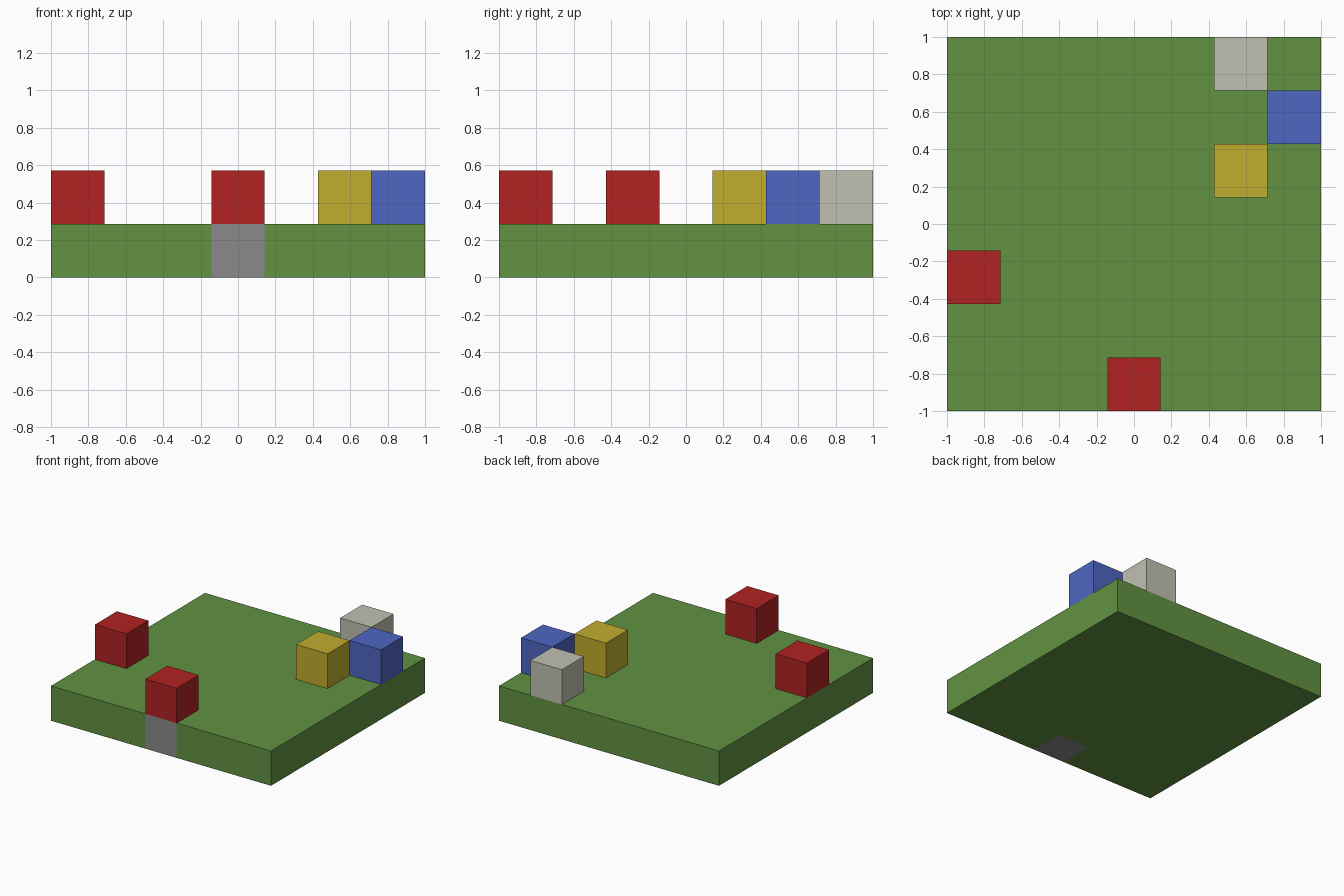
import bpy
import bmesh

default = bpy.data.objects.get("Cube")
if default:
    bpy.data.objects.remove(default, do_unlink=True)

CELLS = 7
U = 2 / CELLS  # edge of one block


def material(name, *rgb):
    # 8-bit display colour to linear
    lin = [((c / 255 + 0.055) / 1.055) ** 2.4 for c in rgb]
    mat = bpy.data.materials.new(name)
    mat.use_nodes = True
    mat.diffuse_color = (*lin, 1)
    bsdf = next(n for n in mat.node_tree.nodes if n.type == 'BSDF_PRINCIPLED')
    bsdf.inputs["Base Color"].default_value = (*lin, 1)
    return mat


green = material("grass green", 98, 146, 66)
grey = material("stone grey", 138, 138, 138)
red = material("red", 177, 34, 34)
yellow = material("yellow", 193, 173, 46)
blue = material("blue", 78, 102, 194)
white = material("off white", 192, 192, 177)


def prism(name, outline, layer, mat):
    """Extrude an outline in cell units by one block, on the given layer."""
    bm = bmesh.new()
    face = bm.faces.new([bm.verts.new((x * U - 1, y * U - 1, layer * U))
                         for x, y in outline])
    top = bmesh.ops.extrude_face_region(bm, geom=[face])["geom"]
    bmesh.ops.translate(bm, vec=(0, 0, U),
                        verts=[v for v in top if isinstance(v, bmesh.types.BMVert)])
    bmesh.ops.recalc_face_normals(bm, faces=bm.faces)
    mesh = bpy.data.meshes.new(name)
    bm.to_mesh(mesh)
    bm.free()
    mesh.materials.append(mat)
    obj = bpy.data.objects.new(name, mesh)
    bpy.context.collection.objects.link(obj)
    return obj


def block(name, col, row, layer, mat):
    outline = [(col, row), (col + 1, row), (col + 1, row + 1), (col, row + 1)]
    return prism(name, outline, layer, mat)


# Ground slab with a one-block notch in the middle of the front edge
prism("ground_slab", [(0, 0), (3, 0), (3, 1), (4, 1), (4, 0),
                      (CELLS, 0), (CELLS, CELLS), (0, CELLS)], 0, green)

# Stone block filling the notch
block("stone_block", 3, 0, 0, grey)

# Coloured blocks standing on the slab
for name, col, row, mat in (
    ("front_red_block", 3, 0, red),
    ("side_red_block", 0, 2, red),
    ("yellow_block", 5, 4, yellow),
    ("blue_block", 6, 5, blue),
    ("white_block", 5, 6, white),
):
    block(name, col, row, 1, mat)
